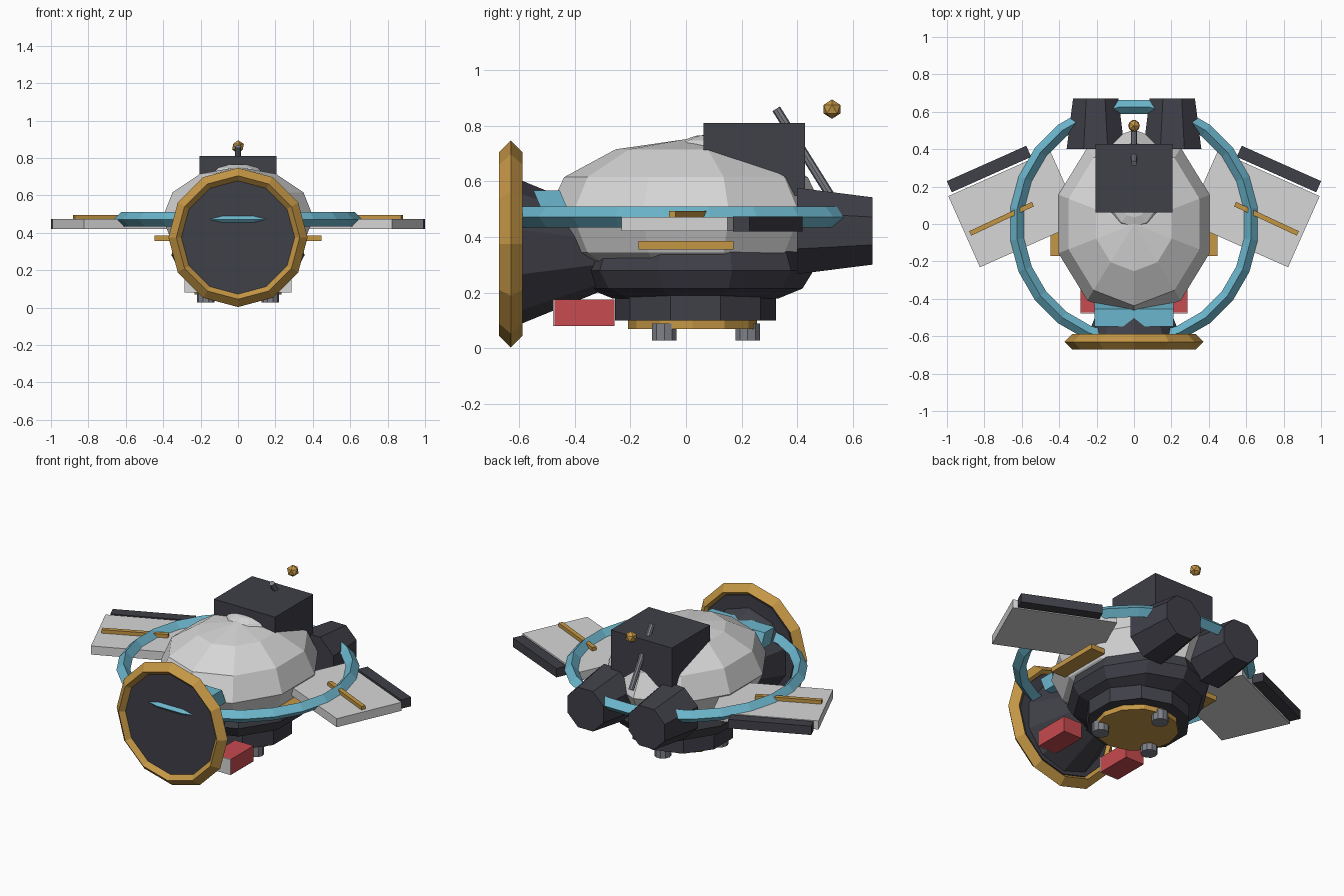
import bpy, bmesh, math
from mathutils import Matrix, Vector

if "Cube" in bpy.data.objects:
    bpy.data.objects.remove(bpy.data.objects["Cube"])


def material(name, r, g, b):
    m = bpy.data.materials.new(name)
    m.diffuse_color = (r, g, b, 1)
    m.use_nodes = True
    m.node_tree.nodes["Principled BSDF"].inputs["Base Color"].default_value = m.diffuse_color
    return m


GREY = material("light grey", .68, .68, .68)
DARK = material("charcoal", .05, .05, .065)
GOLD = material("gold", .56, .31, .06)
CYAN = material("sky blue", .15, .47, .61)
RED = material("red", .57, .07, .08)
STEEL = material("steel", .21, .22, .25)


def finish(name, bm, mat, matrix):
    bmesh.ops.remove_doubles(bm, verts=bm.verts, dist=1e-5)
    bmesh.ops.recalc_face_normals(bm, faces=bm.faces)
    me = bpy.data.meshes.new(name)
    bm.to_mesh(me)
    bm.free()
    me.transform(matrix)
    me.materials.append(mat)
    ob = bpy.data.objects.new(name, me)
    bpy.context.collection.objects.link(ob)
    return ob


def lathe(name, profile, n, mat, loc=(0, 0, 0), phase=0, axis='z',
          scale=(1, 1, 1), ring=False, rot=Matrix()):
    """Revolve (radius, height) points; the ends are capped unless it is a ring."""
    bm = bmesh.new()
    rows = []
    for r, h in profile:
        row = []
        for i in range(n):
            a = math.radians(phase) + 2 * math.pi * i / n
            c, s = r * math.cos(a), r * math.sin(a)
            row.append(bm.verts.new((c, s, h) if axis == 'z' else (c, h, s)))
        rows.append(row)
    pairs = list(zip(rows, rows[1:])) + ([(rows[-1], rows[0])] if ring else [])
    for a, b in pairs:
        for i in range(n):
            j = (i + 1) % n
            bm.faces.new((a[i], a[j], b[j], b[i]))
    if not ring:
        for k in (0, -1):
            if profile[k][0] > 0:
                bm.faces.new(rows[k])
    m = Matrix.Translation(loc) @ rot @ Matrix.Diagonal((*scale, 1))
    return finish(name, bm, mat, m)


def box(name, loc, size, mat, angle=0, shear=0):
    bm = bmesh.new()
    bmesh.ops.create_cube(bm, size=1)
    for v in bm.verts:
        v.co.y += shear * v.co.z
    m = (Matrix.Translation(loc) @ Matrix.Rotation(math.radians(angle), 4, 'Z')
         @ Matrix.Diagonal((*size, 1)))
    return finish(name, bm, mat, m)


def torus(name, major, minor, n, mat, loc, phase=0, axis='z'):
    prof = [(major + minor, 0), (major, minor), (major - minor, 0), (major, -minor)]
    return lathe(name, prof, n, mat, loc, phase, axis, ring=True)


# main body: faceted ellipsoid with a point facing forward
arc = [(math.cos(math.radians(d)), math.sin(math.radians(d))) for d in range(-90, 91, 30)]
arc[0], arc[-1] = (0, -1), (0, 1)
lathe("body", arc, 10, GREY, (0, 0, .48), 90, scale=(.425, .505, .272))
lathe("top_cap", arc, 10, GREY, (0, .1, .725), 90, scale=(.13, .13, .045))

# lower hull, base, bottom plate and three feet
lathe("lower_hull", [(.40, .355), (.425, .28), (.385, .215), (.30, .18)], 10, DARK,
      (0, .034, 0), 90, scale=(.88, 1, 1))
lathe("base", [(.29, .10), (.29, .19)], 10, DARK, (0, .034, 0), 90)
lathe("bottom_plate", [(.232, .07), (.232, .105)], 12, GOLD, (0, .023, 0), 90)
for k in range(3):
    a = math.radians(90 + 120 * k)
    lathe("foot", [(.047, .028), (.047, .09)], 10, STEEL,
          (.2 * math.cos(a), .022 + .2 * math.sin(a), 0))

# front dish: gold rim, dark disc, neck
torus("dish_rim", .33, .042, 12, GOLD, (0, -.63, .375), axis='y')
lathe("dish_disc", [(.31, -.645), (.31, -.60)], 12, DARK, (0, 0, .375), axis='y')
lathe("neck", [(.265, -.61), (.13, -.28)], 10, DARK, (0, 0, .346), 90, axis='y')

# large ring around the craft
torus("halo_ring", .63, .038, 24, CYAN, (0, 0, .472), phase=7.5)

# slanted front window block
box("window", (0, -.482, .522), (.42, .095, .09), CYAN, shear=-.4)

# top housing with mast and floating beacon
box("top_housing", (0, .245, .68), (.41, .365, .26), DARK)
d = Vector((0, -.1, .16))
lathe("mast", [(.016, -.19), (.016, .19)], 8, STEEL, (0, .425, .70),
      rot=d.to_track_quat('Z', 'Y').to_matrix().to_4x4())
bm = bmesh.new()
bmesh.ops.create_icosphere(bm, subdivisions=1, radius=.035)
finish("beacon", bm, GOLD, Matrix.Translation((0, .525, .86)))

# parts on both sides
for s, side in ((1, "right"), (-1, "left")):
    lathe("thruster_" + side, [(.168, .40), (.131, .67)], 8, DARK,
          (s * .205, 0, .422), 22.5, axis='y')
    box("wing_" + side, (s * .636, .08, .447), (.596, .416, .052), GREY, -24 * s)
    box("wing_flap_" + side, (s * .775, .294, .447), (.465, .065, .054), DARK, -24 * s)
    box("wing_stripe_" + side, (s * .708, .028, .482), (.37, .026, .025), GOLD, -25 * s)
    box("side_rail_" + side, (s * .40, 0, .371), (.094, .34, .03), GOLD)
    box("lower_pod_" + side, (s * .222, -.365, .128), (.126, .216, .094), RED)
    box("lower_pod_front_" + side, (s * .222, -.475, .128), (.126, .006, .094), GREY)
